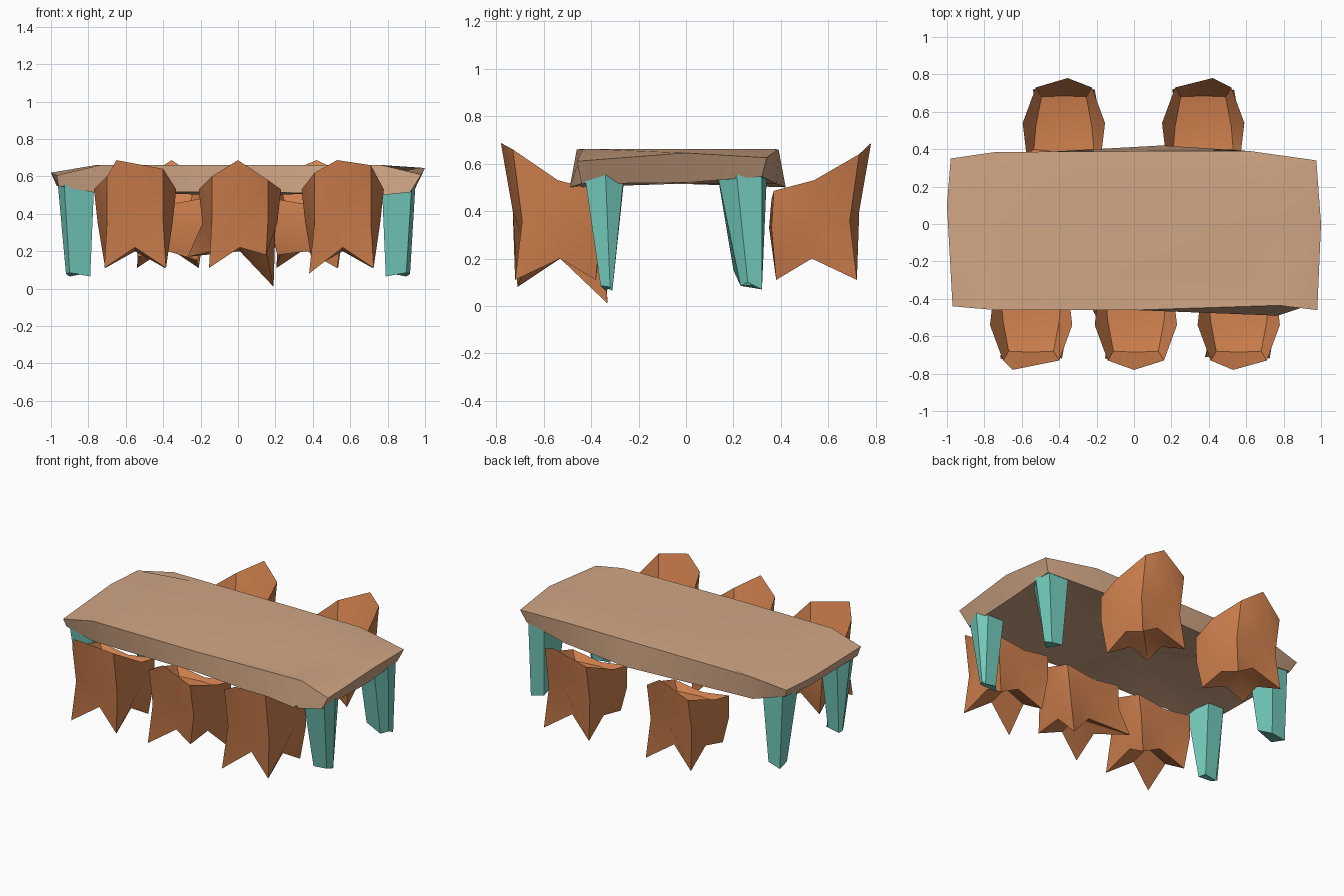
import bpy, bmesh

if "Cube" in bpy.data.objects:
    bpy.data.objects.remove(bpy.data.objects["Cube"])


def material(name, rgb):
    m = bpy.data.materials.new(name)
    m.diffuse_color = (*rgb, 1)
    m.use_nodes = True
    m.node_tree.nodes["Principled BSDF"].inputs["Base Color"].default_value = m.diffuse_color
    return m


WOOD = material("tan wood", (0.64, 0.385, 0.235))
ORANGE = material("burnt orange", (0.64, 0.22, 0.077))
TEAL = material("teal", (0.175, 0.6, 0.51))


def loft(name, rings, mat, start=None, end=None):
    """Skin equal-sized rings; close each end with a fan point or a flat face."""
    bm = bmesh.new()
    loops = [[bm.verts.new(p) for p in r] for r in rings]
    n = len(rings[0])
    for a, b in zip(loops, loops[1:]):
        for i in range(n):
            j = (i + 1) % n
            bm.faces.new((a[i], a[j], b[j], b[i]))
    for loop, tip in ((loops[0], start), (loops[-1], end)):
        if tip:
            c = bm.verts.new(tip)
            for i in range(n):
                bm.faces.new((loop[i], loop[(i + 1) % n], c))
        else:
            bm.faces.new(loop)
    bmesh.ops.recalc_face_normals(bm, faces=bm.faces)
    me = bpy.data.meshes.new(name)
    bm.to_mesh(me)
    bm.free()
    me.materials.append(mat)
    ob = bpy.data.objects.new(name, me)
    bpy.context.collection.objects.link(ob)
    bpy.ops.object.select_all(action='DESELECT')
    ob.select_set(True)
    bpy.context.view_layer.objects.active = ob
    bpy.ops.object.shade_smooth_by_angle(angle=0.5)
    return ob


# Table top: a thick slab with drooping, thinner ends
top = [(-.98, .35, .62), (-.74, .385, .66), (.15, .39, .66), (.62, .39, .66),
       (.975, .34, .625), (1, 0, .645), (.98, -.46, .61), (.77, -.435, .66),
       (0, -.46, .66), (-.74, -.46, .66), (-.97, -.44, .605), (-1, .1, .62)]
under = [(-.95, .32, .56), (-.75, .37, .51), (.15, .42, .50), (.62, .38, .515),
         (.94, .32, .545), (.94, 0, .52), (.92, -.44, .515), (.77, -.49, .50),
         (0, -.45, .52), (-.75, -.43, .51), (-.96, -.42, .55), (-.97, .1, .55)]
flat = [(x * .75, y * .9, .662) for x, y, z in top]
loft("table_top", [under, top, flat], WOOD, start=(0, -.03, .515))


# Legs: tapered five-sided posts, mirrored left and right
def leg(name, sx, foot, head):
    loft(name, [[(sx * x, y, z) for x, y, z in foot],
                [(sx * x, y, z) for x, y, z in head]], TEAL)


for side, sx, out in (("left", -1, .965), ("right", 1, .95)):
    leg("front_leg_" + side, sx,
        [(.79, -.34, .065), (.90, -.36, .085), (.92, -.32, .08), (.90, -.31, .065), (.82, -.31, .08)],
        [(.77, -.42, .54), (.93, -.43, .57), (out, -.34, .58), (.92, -.26, .57), (.80, -.26, .54)])
    leg("back_leg_" + side, sx,
        [(.80, .20, .15), (.88, .23, .085), (.92, .26, .10), (.91, .32, .07), (.82, .31, .09)],
        [(.77, .16, .54), (.90, .13, .57), (out, .21, .58), (.93, .32, .57), (.80, .34, .54)])


# Chairs: tub shapes with spiky feet. Half rings run from back middle to
# front middle as (sideways, outwards, height) and are mirrored.
FEET = [(0, .66, .22), (.165, .72, .11), (.14, .53, .20), (.16, .38, .11), (0, .41, .20)]
WAIST = [(0, .73, .40), (.15, .69, .36), (.20, .52, .35), (.19, .36, .33), (0, .35, .33)]
RIM = [(0, .78, .685), (.15, .73, .635), (.22, .54, .53), (.20, .37, .485), (0, .36, .45)]
SEAT = [(0, .685, .45), (.12, .68, .45), (.15, .52, .43), (.16, .40, .43), (0, .38, .43)]


def full(half):
    return half + [(-u, v, z) for u, v, z in half[3:0:-1]]


def chair(name, cx, sy, peak, left_shoulder, right_shoulder, feet={}):
    rings = [full(r) for r in (FEET, WAIST, RIM, SEAT)]
    rim = rings[2]
    rim[0] = (peak, .78, .687)
    rim[1] = (rim[1][0], rim[1][1], right_shoulder)
    rim[7] = (rim[7][0], rim[7][1], left_shoulder)
    for i, p in feet.items():
        rings[0][i] = p
    place = lambda p: (cx + p[0], sy * p[1], p[2])
    loft(name, [[place(p) for p in r] for r in rings], ORANGE,
         start=place((0, .53, .26)), end=place((0, .53, .42)))


chair("front_chair_left", -.55, -1, -.10, .60, .64)
chair("front_chair_middle", .01, -1, -.01, .60, .58,
      {3: (.18, .33, .01), 5: (-.28, .36, .17), 1: (.14, .71, .18)})
chair("front_chair_right", .56, -1, -.03, .62, .66, {7: (-.18, .71, .08)})
chair("back_chair_left", -.375, 1, .02, .58, .60, {5: (-.16, .38, .17), 3: (.16, .38, .15)})
chair("back_chair_right", .37, 1, .05, .60, .64, {5: (-.16, .38, .18)})
